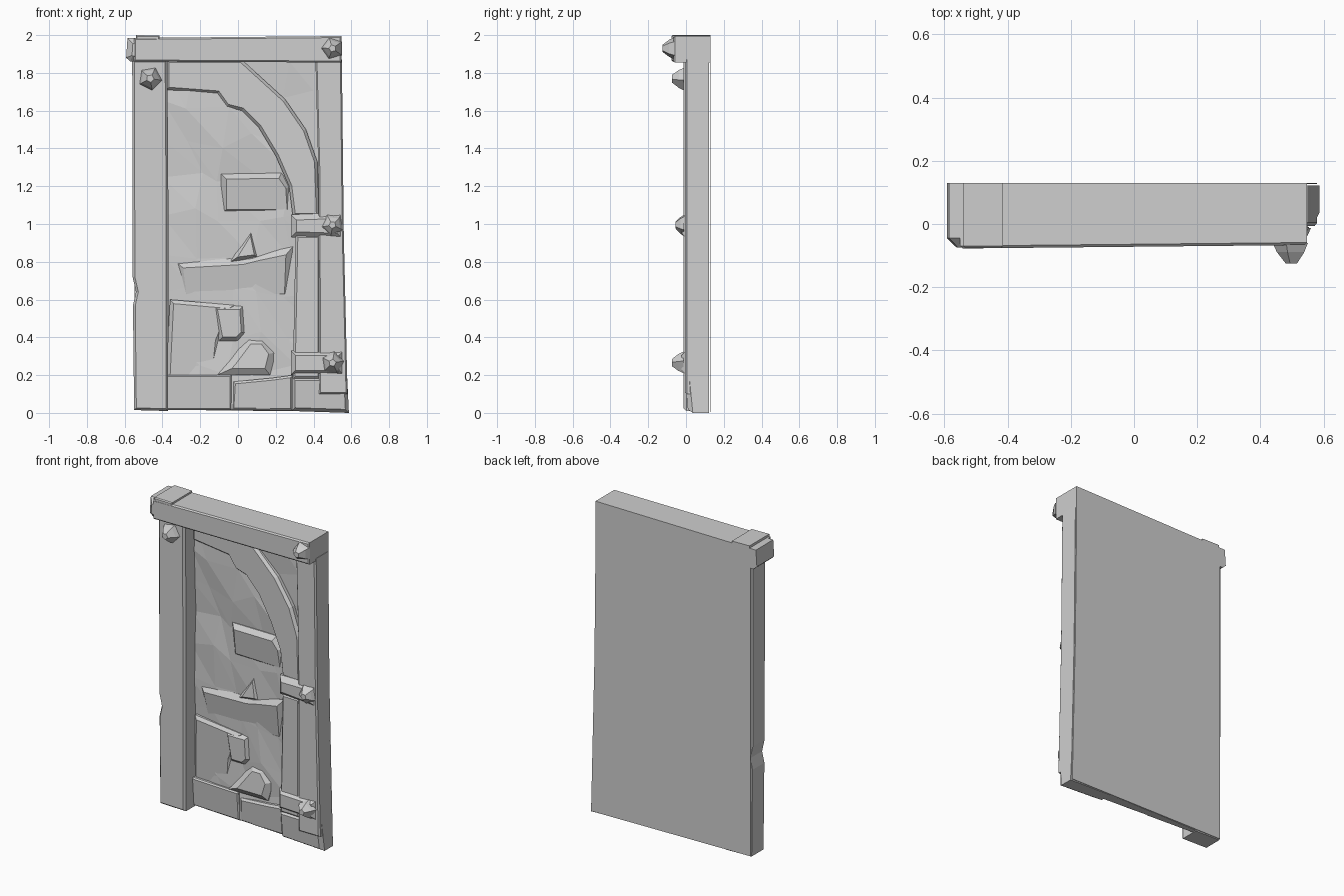
import bpy, bmesh, math, random
from mathutils import Matrix, Vector

random.seed(4)
cube = bpy.data.objects.get("Cube")
if cube:
    bpy.data.objects.remove(cube, do_unlink=True)

stone = bpy.data.materials.new("plain_grey")
stone.use_nodes = True
GREY = (0.62, 0.62, 0.62, 1)
stone.diffuse_color = GREY
stone.node_tree.nodes["Principled BSDF"].inputs["Base Color"].default_value = GREY


def finish(name, bm):
    bmesh.ops.recalc_face_normals(bm, faces=bm.faces)
    mesh = bpy.data.meshes.new(name)
    bm.to_mesh(mesh)
    bm.free()
    mesh.materials.append(stone)
    obj = bpy.data.objects.new(name, mesh)
    bpy.context.collection.objects.link(obj)
    return obj


def slab(name, outline, front, back=0.122, edge=0.012, depth=0.012, tilt=(0, 0)):
    """Front-facing slab from an x-z outline, with a chamfered, tiltable face."""
    bm = bmesh.new()
    n = len(outline)
    cx = sum(p[0] for p in outline) / n
    cz = sum(p[1] for p in outline) / n

    def level(x, z):
        return front + tilt[0] * (x - cx) + tilt[1] * (z - cz)

    rear = [bm.verts.new((x, back, z)) for x, z in outline]
    rim = [bm.verts.new((x, min(level(x, z) + depth, back - 0.004), z)) for x, z in outline]
    bm.faces.new(rear[::-1])
    face = bm.faces.new(rim)
    for i in range(n):
        j = (i + 1) % n
        bm.faces.new((rear[i], rear[j], rim[j], rim[i]))
    bm.normal_update()
    if edge:
        bmesh.ops.inset_region(bm, faces=[face], thickness=edge, use_even_offset=True)
        for v in face.verts:
            v.co.y = level(v.co.x, v.co.z)
    return finish(name, bm)


def box(x0, x1, z0, z1):
    return [(x0, z0), (x1, z0), (x1, z1), (x0, z1)]


def stud(name, x, z, base, tip, radius, turn):
    """Chipped, faceted peg head pointing forward, wide at its foot."""
    bm = bmesh.new()
    middle = base + (tip - base) * 0.45
    for y0, y1, r0, r1 in ((base, middle, 1.1, 0.85), (middle, tip, 0.85, 0.35)):
        place = Matrix.Translation((x, (y0 + y1) / 2, z)) @ Matrix.Rotation(math.pi / 2, 4, "X")
        bmesh.ops.create_cone(bm, cap_ends=True, segments=5, radius1=radius * r0,
                              radius2=radius * r1, depth=abs(y1 - y0),
                              matrix=place @ Matrix.Rotation(turn, 4, "Z"))
    bmesh.ops.remove_doubles(bm, verts=bm.verts, dist=0.001)
    return finish(name, bm)


# Flat backing, flaring towards the lower right corner
slab("backing", [(-0.548, 0.018), (0.58, 0.006), (0.556, 1), (0.546, 1.98), (-0.548, 1.98)],
     0.115, back=0.13, edge=0)

# Uneven plaster face, set deeper towards the left
bm = bmesh.new()
bmesh.ops.create_grid(bm, x_segments=5, y_segments=9, size=1)
for v in bm.verts:
    u, w = v.co.x, v.co.y
    inner = abs(u) < 0.99 and abs(w) < 0.99
    jx, jz = (random.uniform(-0.05, 0.05) if inner else 0 for _ in range(2))
    depth = 0.078 - 0.02 * u - 0.01 * (1 - u * u) + random.uniform(-0.01, 0.01)
    v.co = Vector((0.02 + 0.42 * u + jx, depth, 0.94 + 0.92 * w + jz))
bmesh.ops.triangulate(bm, faces=bm.faces, quad_method="ALTERNATE")
finish("plaster", bm)

# Left post, with a chip on its outer edge
slab("left_post", [(-0.55, 0.015), (-0.37, 0.01), (-0.368, 1.0), (-0.374, 1.87),
                   (-0.56, 1.87), (-0.558, 0.72), (-0.54, 0.64), (-0.556, 0.57)],
     -0.012, edge=0.012, depth=0.015)

# Right post, its inner half, base block and bands
slab("right_post", [(0.43, 0.1), (0.58, 0.1), (0.56, 0.95), (0.55, 1.87), (0.41, 1.87), (0.425, 1.3)],
     -0.006, edge=0.008, depth=0.01)
slab("inner_post", [(0.29, 0.18), (0.435, 0.18), (0.435, 0.94), (0.305, 0.94)], 0.002, tilt=(-0.05, 0))
slab("right_base", [(0.285, 0.01), (0.587, 0), (0.578, 0.19), (0.285, 0.19)],
     0.006, edge=0.018, depth=0.025, tilt=(-0.03, -0.1))
slab("lower_band", box(0.28, 0.56, 0.2, 0.33), -0.018, edge=0.025, depth=0.03, tilt=(-0.06, 0))
slab("middle_band", [(0.28, 0.93), (0.555, 0.92), (0.555, 1.06), (0.28, 1.05)],
     -0.016, edge=0.03, depth=0.03, tilt=(-0.06, 0))

# Top beam, its chamfered left end and the chipped plate above it
slab("top_beam", [(-0.55, 1.86), (0.548, 1.855), (0.548, 1.995), (-0.55, 1.985)],
     -0.072, back=0.13, edge=0.008, depth=0.008, tilt=(0.01, 0))
slab("beam_end", [(-0.592, 1.88), (-0.57, 1.86), (-0.5, 1.86), (-0.5, 1.985), (-0.585, 1.985)],
     -0.075, back=0.13, edge=0.03, depth=0.03)
slab("beam_top_plate", [(-0.54, 1.9), (-0.42, 1.9), (-0.415, 1.998), (-0.54, 2.0)],
     -0.076, back=0.13, edge=0.006, depth=0.006)

# Curved brace under the beam, sinking back towards the left
slab("curved_brace", [(-0.38, 1.71), (-0.11, 1.69), (-0.06, 1.62), (0.02, 1.6), (0.11, 1.51),
                      (0.2, 1.36), (0.27, 1.2), (0.29, 1.04), (0.43, 1.04), (0.42, 1.33),
                      (0.36, 1.5), (0.25, 1.66), (0.02, 1.87), (-0.38, 1.87)],
     0.038, edge=0.015, depth=0.018, tilt=(-0.08, 0))
slab("corner_infill", [(0.0, 1.87), (0.25, 1.64), (0.43, 1.3), (0.43, 1.87)],
     0.05, edge=0, tilt=(-0.06, 0))

# Exposed stones, proud at the top and sinking into the plaster below
slab("upper_stone", [(-0.09, 1.05), (0.29, 1.05), (0.28, 1.2), (0.23, 1.27), (-0.09, 1.265)],
     0.046, edge=0.028, depth=0.03, tilt=(-0.04, -0.12))
slab("split_stone", [(-0.3, 0.56), (0.28, 0.6), (0.29, 0.88), (0.1, 0.84), (0.02, 0.82), (-0.33, 0.8)],
     0.056, edge=0.035, depth=0.03, tilt=(-0.05, -0.15))
slab("plaster_flake", [(-0.04, 0.8), (0.11, 0.82), (0.075, 0.99)],
     0.045, edge=0.02, depth=0.03, tilt=(0, 0.1))
slab("side_stone", [(-0.38, 0.18), (-0.12, 0.18), (-0.1, 0.38), (-0.02, 0.57), (-0.36, 0.6)],
     0.072, edge=0.02, depth=0.015, tilt=(-0.04, -0.06))
slab("small_stone", [(-0.1, 0.38), (0.0, 0.38), (0.04, 0.42), (0.03, 0.57), (-0.135, 0.57)],
     0.05, edge=0.022, depth=0.025)
slab("low_stone", [(-0.11, 0.2), (0.17, 0.2), (0.2, 0.32), (0.14, 0.4), (0.05, 0.4), (-0.04, 0.28)],
     0.04, edge=0.035, depth=0.03, tilt=(0, 0.1))

# Footing stones
slab("left_footing", box(-0.38, -0.035, 0.015, 0.2), 0.066, edge=0.008, depth=0.008, tilt=(-0.06, -0.08))
slab("right_footing", [(-0.035, 0.013), (0.29, 0.012), (0.29, 0.2), (0.18, 0.185), (-0.025, 0.165)],
     0.047, tilt=(-0.06, -0.08))

# Peg heads
stud("beam_peg", 0.5, 1.93, -0.06, -0.125, 0.056, 0.3)
stud("left_post_peg", -0.465, 1.77, -0.005, -0.075, 0.06, 0.8)
stud("middle_band_peg", 0.5, 0.995, -0.01, -0.055, 0.055, 0.5)
stud("lower_band_peg", 0.5, 0.265, -0.012, -0.075, 0.056, 1.1)
